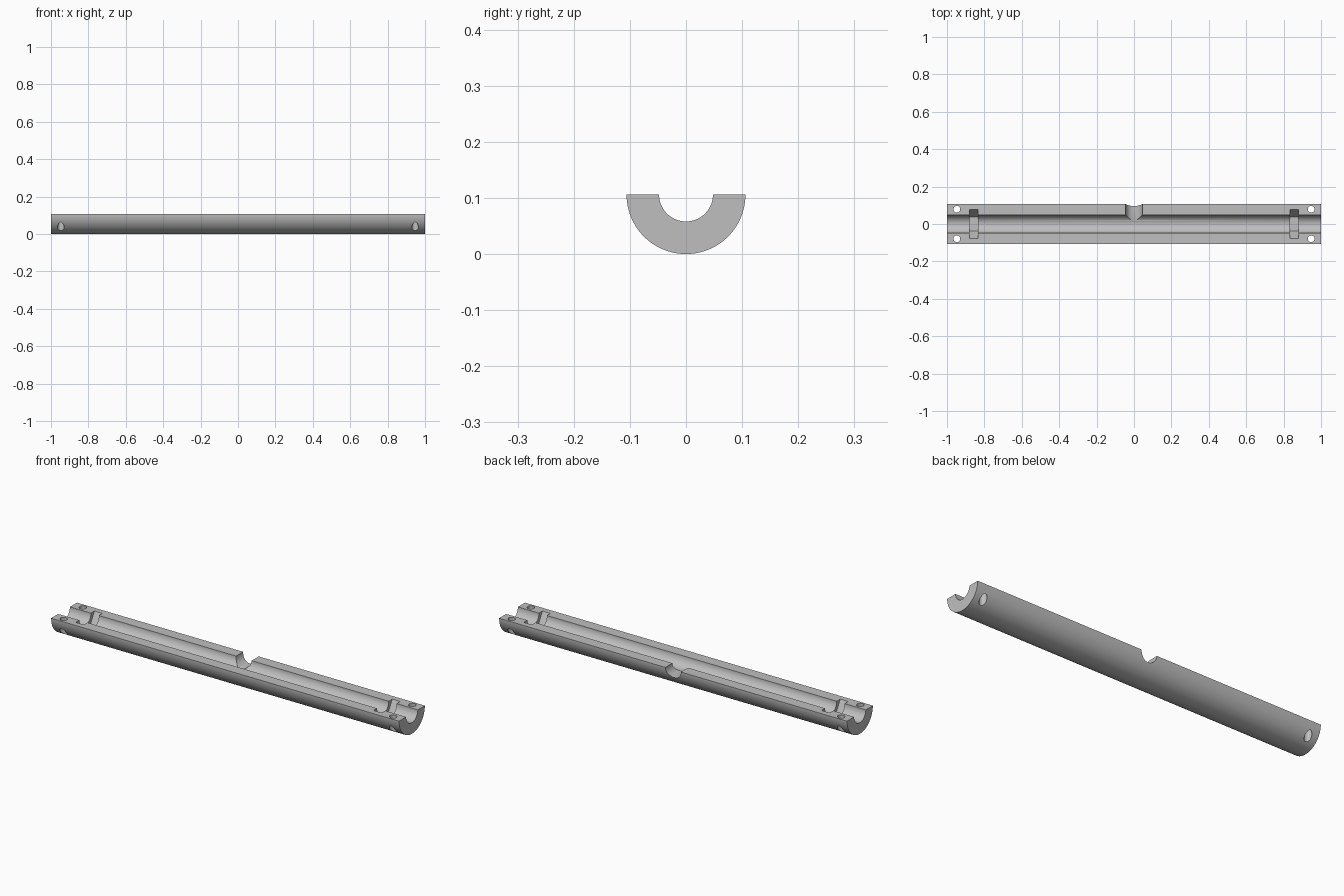
import bpy, bmesh
from math import sin, cos, pi, radians

cube = bpy.data.objects.get("Cube")
if cube:
    bpy.data.objects.remove(cube, do_unlink=True)

LENGTH, OUTER, INNER = 2.0, 0.106, 0.048
TOP = OUTER  # height of the flat split face

grey = bpy.data.materials.new("plain grey")
grey.use_nodes = True
grey.diffuse_color = (0.52, 0.52, 0.52, 1)
grey.node_tree.nodes["Principled BSDF"].inputs["Base Color"].default_value = (0.52, 0.52, 0.52, 1)


def arc(radius, start, end, steps):
    """Points along an arc, both ends included."""
    angles = [start + (end - start) * i / steps for i in range(steps + 1)]
    return [(radius * cos(a), radius * sin(a)) for a in angles]


def circle(radius, sides):
    return arc(radius, 0, 2 * pi, sides)[:-1]


def prism(name, profile, depth, axis, centre):
    """Extrude a flat profile along one axis, centred on a point."""
    place = {"x": lambda u, v, w: (w, u, v),
             "y": lambda u, v, w: (u, w, v),
             "z": lambda u, v, w: (u, v, w)}[axis]
    bm = bmesh.new()
    face = bm.faces.new([bm.verts.new(place(u, v, -depth / 2)) for u, v in profile])
    extruded = bmesh.ops.extrude_face_region(bm, geom=[face], use_keep_orig=True)
    moved = [g for g in extruded["geom"] if isinstance(g, bmesh.types.BMVert)]
    bmesh.ops.translate(bm, verts=moved, vec=place(0, 0, depth))
    bmesh.ops.translate(bm, verts=bm.verts, vec=centre)
    bmesh.ops.recalc_face_normals(bm, faces=bm.faces)
    mesh = bpy.data.meshes.new(name)
    bm.to_mesh(mesh)
    bm.free()
    mesh.materials.append(grey)
    obj = bpy.data.objects.new(name, mesh)
    bpy.context.collection.objects.link(obj)
    return obj


# Half tube, open side up
section = arc(OUTER, pi, 2 * pi, 48) + arc(INNER, 2 * pi, pi, 48)
half_tube = prism("half_tube", section, LENGTH, "x", (0, 0, TOP))

# Side notch through the back wall
cutters = [prism("side_notch", circle(0.045, 48), 0.2, "y", (0, 0.1, TOP))]

for side in (-1, 1):
    # Hexagonal nut pocket near each end
    cutters.append(prism("nut_pocket", circle(0.077, 6), 0.046, "x", (side * 0.856, 0, TOP)))
    # Pair of screw holes through the walls
    for wall in (-1, 1):
        cutters.append(prism("screw_hole", circle(0.018, 32), 0.4, "z",
                             (side * 0.947, wall * 0.079, TOP)))

# Cut every opening, then drop the cutters
bpy.ops.object.select_all(action="DESELECT")
bpy.context.view_layer.objects.active = half_tube
half_tube.select_set(True)
for cutter in cutters:
    cutter.hide_render = True
    cut = half_tube.modifiers.new(cutter.name, "BOOLEAN")
    cut.operation, cut.solver, cut.object = "DIFFERENCE", "EXACT", cutter
    bpy.ops.object.modifier_apply(modifier=cut.name)
    bpy.data.objects.remove(cutter, do_unlink=True)

bpy.ops.object.shade_smooth_by_angle(angle=radians(30))
